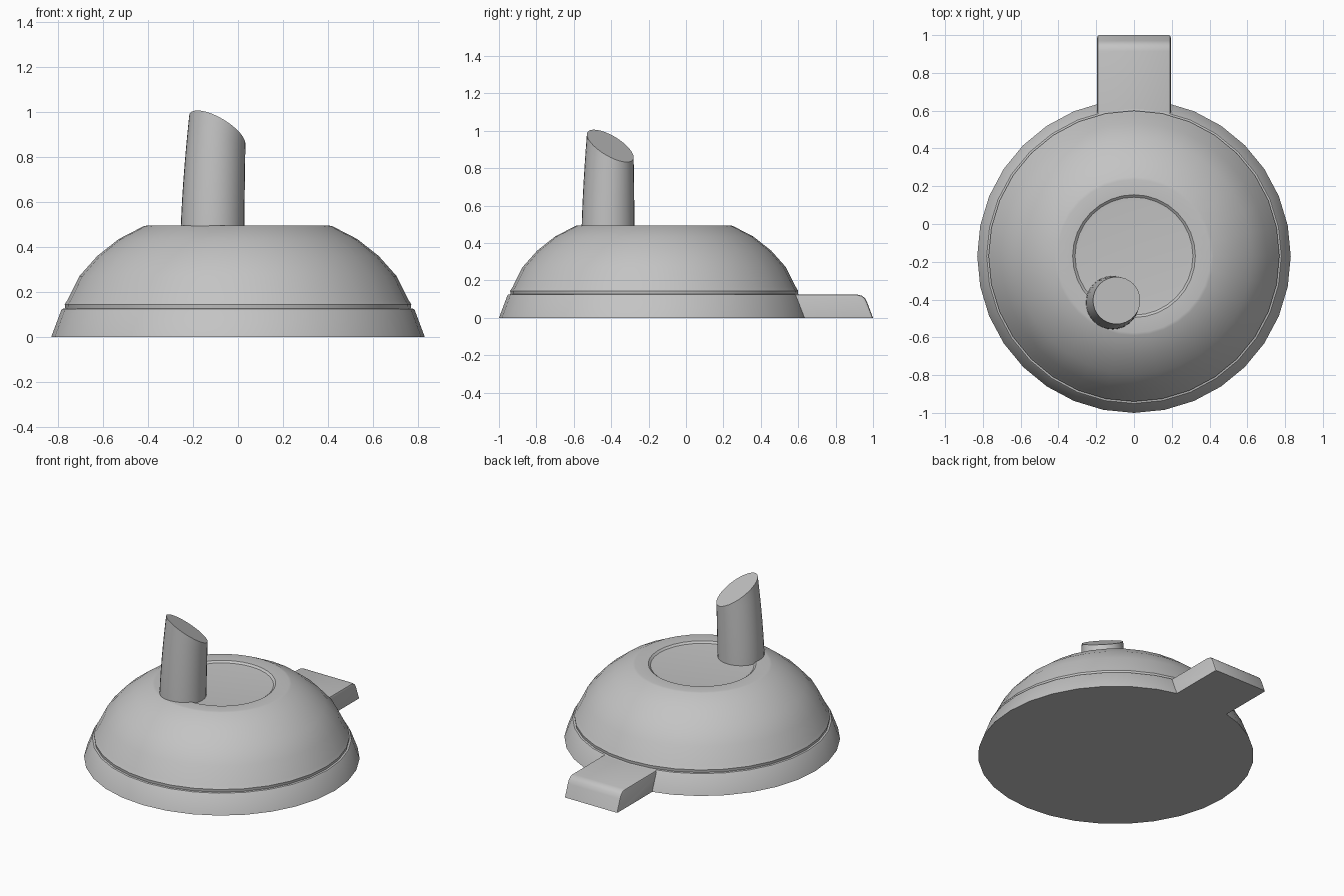
import bpy, bmesh, math
from mathutils import Vector

cube = bpy.data.objects.get("Cube")
if cube:
    bpy.data.objects.remove(cube, do_unlink=True)

grey = bpy.data.materials.new("plain grey")
grey.use_nodes = True
grey.diffuse_color = (0.55, 0.55, 0.55, 1)
grey.node_tree.nodes["Principled BSDF"].inputs["Base Color"].default_value = (0.55, 0.55, 0.55, 1)


def finish(bm, name, angle=30):
    bmesh.ops.recalc_face_normals(bm, faces=bm.faces)
    mesh = bpy.data.meshes.new(name)
    bm.to_mesh(mesh)
    bm.free()
    mesh.materials.append(grey)
    obj = bpy.data.objects.new(name, mesh)
    bpy.context.collection.objects.link(obj)
    bpy.ops.object.select_all(action="DESELECT")
    obj.select_set(True)
    bpy.context.view_layer.objects.active = obj
    bpy.ops.object.shade_smooth_by_angle(angle=math.radians(angle))
    return obj


def loft(name, rings, angle=30):
    """Skin a stack of equal rings and cap both ends."""
    bm = bmesh.new()
    loops = [[bm.verts.new(p) for p in ring] for ring in rings]
    n = len(loops[0])
    for a, b in zip(loops, loops[1:]):
        for i in range(n):
            j = (i + 1) % n
            bm.faces.new((a[i], a[j], b[j], b[i]))
    bm.faces.new(loops[0])
    bm.faces.new(loops[-1])
    return finish(bm, name, angle)


def circle(cx, cy, r, n):
    return [(cx + r * math.cos(math.tau * i / n), cy + r * math.sin(math.tau * i / n)) for i in range(n)]


# Domed lid: flared skirt, small step, dome and shallow dished top
profile = [(0.83, 0), (0.785, 0.12), (0.78, 0.125), (0.768, 0.127), (0.77, 0.145),
           (0.757, 0.165), (0.705, 0.27), (0.625, 0.36), (0.53, 0.435), (0.42, 0.492),
           (0.405, 0.495), (0.325, 0.493), (0.312, 0.482), (0.29, 0.48)]
loft("domed_lid", [[(x, y, z) for x, y in circle(0, -0.17, r, 32)] for r, z in profile])

# Spout: leaning tapered tube with a slanted mouth
rings = []
for k in range(9):
    t = k / 8
    r = 0.142 - 0.017 * t ** 1.5
    cx, cy = -0.114 + 0.022 * t ** 1.5, -0.417 + 0.012 * t ** 1.5
    rings.append([(x, y, 0.42 + 0.5 * t - 0.49 * t * (x - cx + y - cy))
                  for x, y in circle(cx, cy, r, 32)])
loft("spout", rings, 35)

# Rear tab: extruded side profile with softened long edges
side = [(0.5, 0), (0.5, 0.125), (0.915, 0.125), (0.94, 0.119), (0.958, 0.105),
        (0.97, 0.08), (0.997, 0.008), (1.0, 0)]
bm = bmesh.new()
start = bm.faces.new([bm.verts.new((-0.195, y, z)) for y, z in side])
moved = bmesh.ops.extrude_face_region(bm, geom=[start])["geom"]
bmesh.ops.translate(bm, vec=Vector((0.39, 0, 0)),
                    verts=[v for v in moved if isinstance(v, bmesh.types.BMVert)])
edges = [e for e in bm.edges
         if abs(e.verts[0].co.x - e.verts[1].co.x) < 0.01
         and max(v.co.z for v in e.verts) > 0.005
         and max(v.co.y for v in e.verts) > 0.6]
bmesh.ops.bevel(bm, geom=edges, offset=0.012, segments=2, profile=0.5, affect="EDGES")
finish(bm, "rear_tab", 35)
